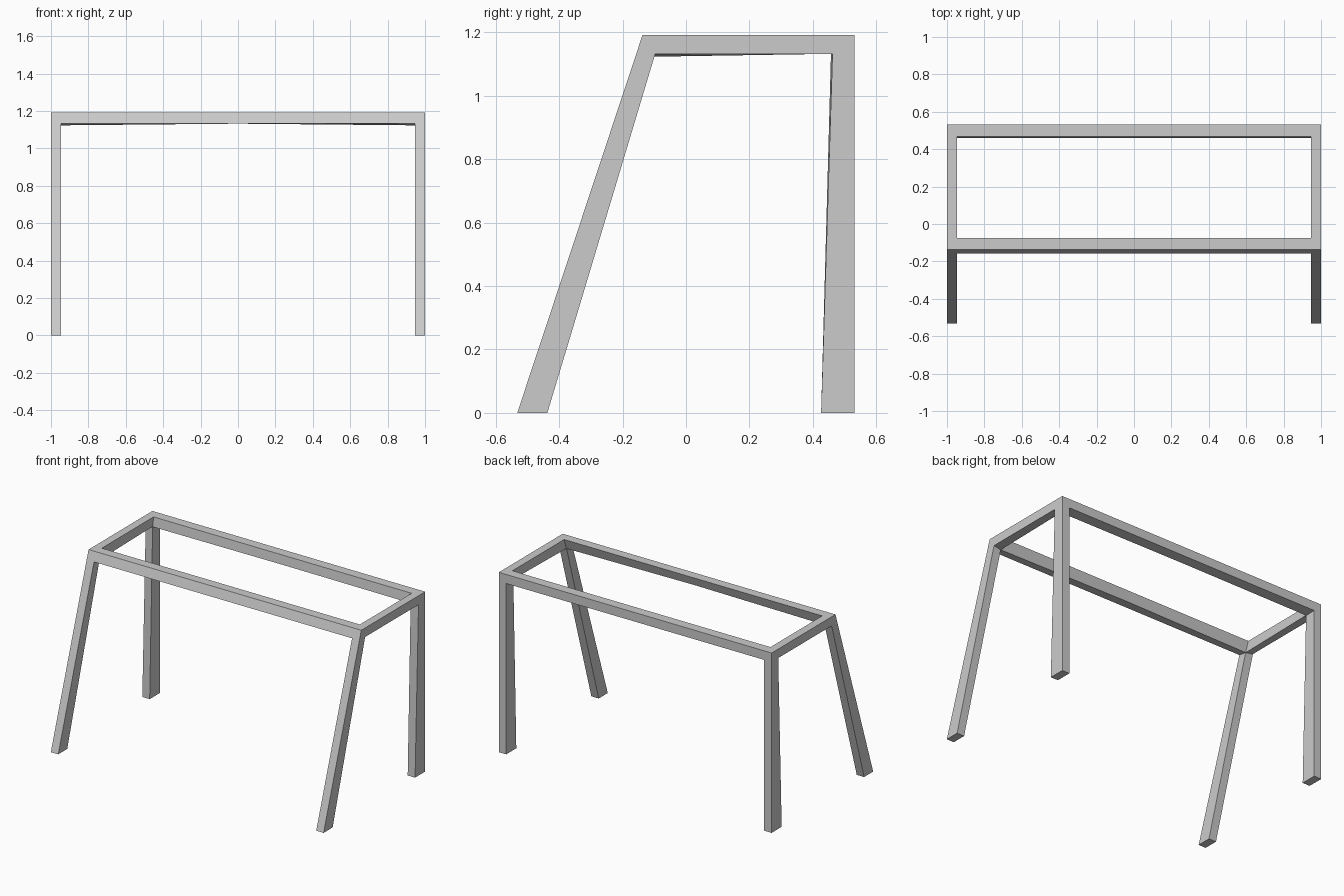
import bpy, bmesh

if "Cube" in bpy.data.objects:
    bpy.data.objects.remove(bpy.data.objects["Cube"])


def loft(name, sections, caps=True):
    """Skin (x, [(y, z), ...]) profiles placed along x."""
    bm = bmesh.new()
    rings = [[bm.verts.new((x, y, z)) for y, z in prof] for x, prof in sections]
    n = len(rings[0])
    for a, b in zip(rings, rings[1:]):
        for i in range(n):
            j = (i + 1) % n
            bm.faces.new((a[i], a[j], b[j], b[i]))
    if caps:
        bm.faces.new(rings[0])
        bm.faces.new(rings[-1])
    bmesh.ops.recalc_face_normals(bm, faces=bm.faces)
    mesh = bpy.data.meshes.new(name)
    bm.to_mesh(mesh)
    bm.free()
    obj = bpy.data.objects.new(name, mesh)
    bpy.context.collection.objects.link(obj)
    return obj


TOP, UNDER, LOW = 1.192, 1.132, 1.123
INNER_X = 0.946


# Side frame: slanted front leg, top rail and tapered back leg in one outline
def side_profile(rail_front, rail_back):
    return [(-0.532, 0), (-0.137, TOP), (0.532, TOP), (0.532, 0),
            (0.426, 0), rail_back, rail_front, (-0.437, 0)]


side = loft("side_frame", [
    (INNER_X, side_profile((-0.100, LOW), (0.457, UNDER))),
    (1.0, side_profile((-0.097, UNDER), (0.462, UNDER)))])
side.modifiers.new("Mirror", 'MIRROR').use_mirror_merge = False


# Long rails: underside dips a little towards each end
def front_profile(z):
    return [(-0.157, UNDER), (-0.137, TOP), (-0.075, TOP), (-0.099, z)]


def back_profile(z):
    return [(0.532, UNDER), (0.532, TOP), (0.467, TOP), (0.459, z)]


for name, profile, low in (("front_rail", front_profile, LOW),
                           ("back_rail", back_profile, UNDER - 0.003)):
    loft(name, [(-INNER_X, profile(low)), (0, profile(UNDER)),
                (INNER_X, profile(low))], caps=False)
